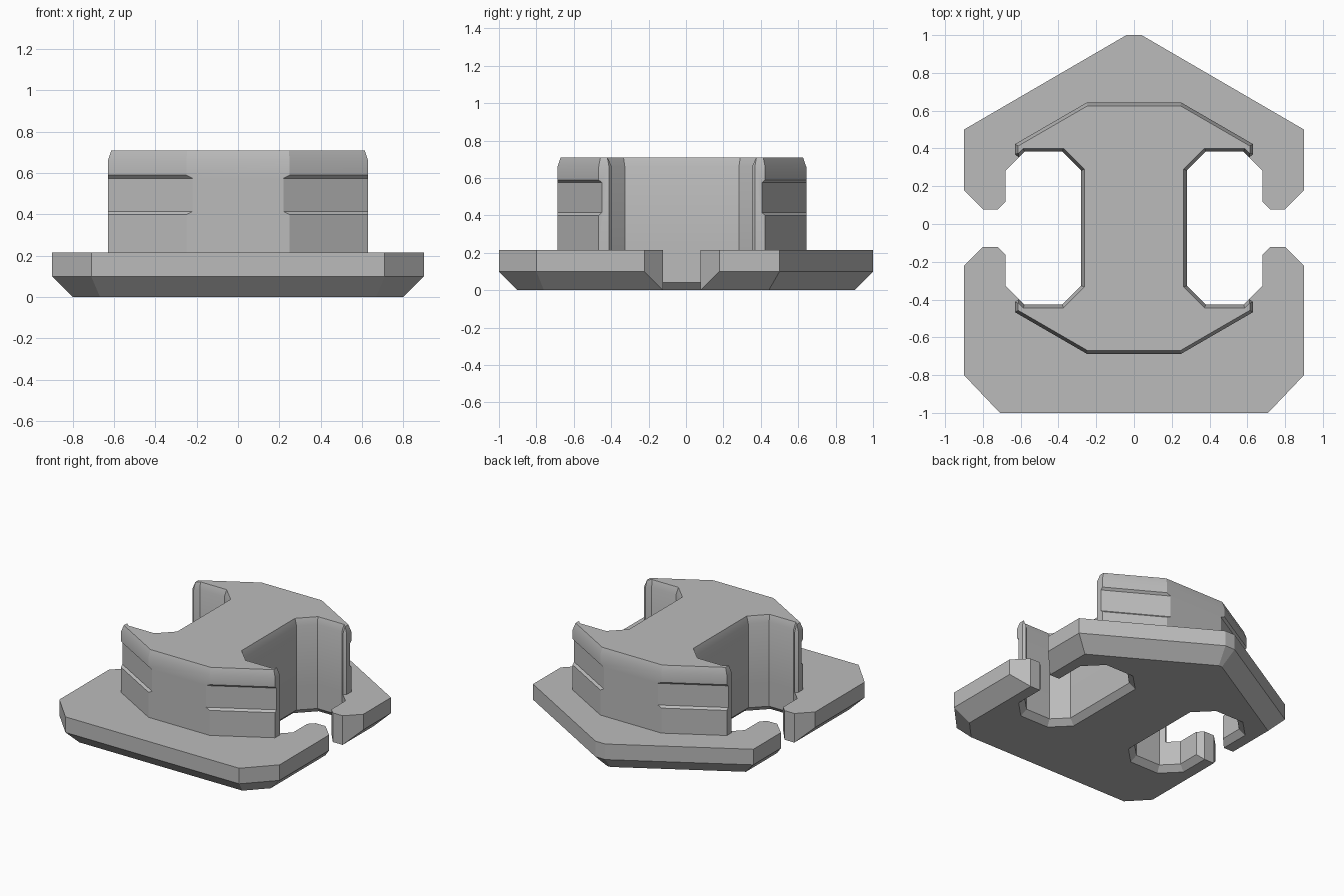
import bpy
import bmesh
import math
from mathutils import Vector

cube = bpy.data.objects.get("Cube")
if cube:
    bpy.data.objects.remove(cube)

grey = bpy.data.materials.new("plain_grey")
grey.use_nodes = True
grey.diffuse_color = (0.5, 0.5, 0.5, 1)
grey.node_tree.nodes["Principled BSDF"].inputs["Base Color"].default_value = (0.5, 0.5, 0.5, 1)

MID_Y = -0.022  # the block and its slots are centred a little forward
BASE_TOP, BLOCK_TOP = 0.215, 0.71


def inset(points, d):
    """Move each edge of an anticlockwise outline inward by d."""
    result = []
    for i, p in enumerate(points):
        p = Vector(p)
        a = (p - Vector(points[i - 1])).normalized()
        b = (Vector(points[(i + 1) % len(points)]) - p).normalized()
        na, nb = Vector((-a.y, a.x)), Vector((-b.y, b.x))
        result.append(p + (na + nb) * d / (1 + na.dot(nb)))
    return result


def loft(name, layers):
    """Solid through a stack of (outline, z) layers."""
    bm = bmesh.new()
    rings = [[bm.verts.new((p[0], p[1], z)) for p in pts] for pts, z in layers]
    n = len(rings[0])
    for low, high in zip(rings, rings[1:]):
        for i in range(n):
            j = (i + 1) % n
            bm.faces.new((low[i], low[j], high[j], high[i]))
    bm.faces.new(rings[0][::-1])
    bm.faces.new(rings[-1])
    bmesh.ops.recalc_face_normals(bm, faces=bm.faces)
    mesh = bpy.data.meshes.new(name)
    bm.to_mesh(mesh)
    bm.free()
    mesh.materials.append(grey)
    obj = bpy.data.objects.new(name, mesh)
    bpy.context.collection.objects.link(obj)
    return obj


def cut(target, cutter):
    cutter.hide_render = True
    mod = target.modifiers.new("cut", 'BOOLEAN')
    mod.operation, mod.solver, mod.object = 'DIFFERENCE', 'EXACT', cutter
    bpy.context.view_layer.objects.active = target
    bpy.ops.object.modifier_apply(modifier=mod.name)
    bpy.data.objects.remove(cutter)


def shift(points):
    return [(x, y + MID_Y) for x, y in points]


def mirror_y(points):
    """Close a quarter outline across the y middle."""
    return [(x, -y) for x, y in reversed(points)] + points


def flip_x(points):
    return [(-x, y) for x, y in reversed(points)]


# Base plate with a pointed back and a bevelled underside
side = [(0.71, -1), (0.9, -0.8), (0.9, 0.5), (0.04, 1)]
outline = side + flip_x(side)
base = loft("base_plate", [(inset(outline, 0.1), 0), (outline, 0.1), (outline, BASE_TOP)])

# Hooked side slots: cavity, narrow mouth, and flared lower rim
cavity = [(0.28, 0.305), (0.38, 0.405), (0.58, 0.405), (0.68, 0.305)]
mouth = [(0.68, 0.14), (0.72, 0.10), (0.80, 0.10), (1.0, 0.30)]
slot = shift(mirror_y(cavity + mouth))[::-1]
rim = shift(mirror_y(cavity))[::-1]
for flip in (False, True):
    s, r = (flip_x(slot), flip_x(rim)) if flip else (slot, rim)
    cut(base, loft("slot_cutter", [(s, -0.1), (s, 0.4)]))
    cut(base, loft("rim_cutter", [(inset(r, -0.06), -0.02), (inset(r, 0.01), 0.05)]))

# Raised block with waisted sides and small lips at the four tips
quarter = [(0.28, 0.305), (0.38, 0.405), (0.58, 0.405), (0.61, 0.375),
           (0.63, 0.39), (0.63, 0.445), (0.25, 0.665)]
half = mirror_y(quarter)
plan = shift(half + flip_x(half))
block = loft("raised_block", [(plan, BASE_TOP), (plan, 0.66), (inset(plan, 0.017), BLOCK_TOP)])

# Shallow bevelled recess across each slanted face
for sx in (-1, 1):
    for sy in (-1, 1):
        a = Vector((0.25 * sx, 0.665 * sy + MID_Y))
        b = Vector((0.63 * sx, 0.445 * sy + MID_Y))
        along = (b - a).normalized()
        out = Vector((-along.y, along.x))
        if out.y * sy < 0:
            out = -out
        ends = [a - along * 0.15, b + along * 0.15]
        layers = []
        for depth, spread in ((-0.015, 0), (0.08, 0.095)):
            layers.append((depth, 0.415 - spread, 0.575 + spread))
        (d0, lo0, hi0), (d1, lo1, hi1) = layers
        inner, outer = [e + out * d0 for e in ends], [e + out * d1 for e in ends]
        cutter = loft("recess_cutter", [(inner + outer[::-1], 0), (inner + outer[::-1], 1)])
        for v, z in zip(cutter.data.vertices, (lo0, lo0, lo1, lo1, hi0, hi0, hi1, hi1)):
            v.co.z = z
        cut(block, cutter)

# Soft shading over the top bevel, crisp edges elsewhere
bpy.ops.object.select_all(action='DESELECT')
block.select_set(True)
bpy.context.view_layer.objects.active = block
bpy.ops.object.shade_smooth_by_angle(angle=math.radians(28))
